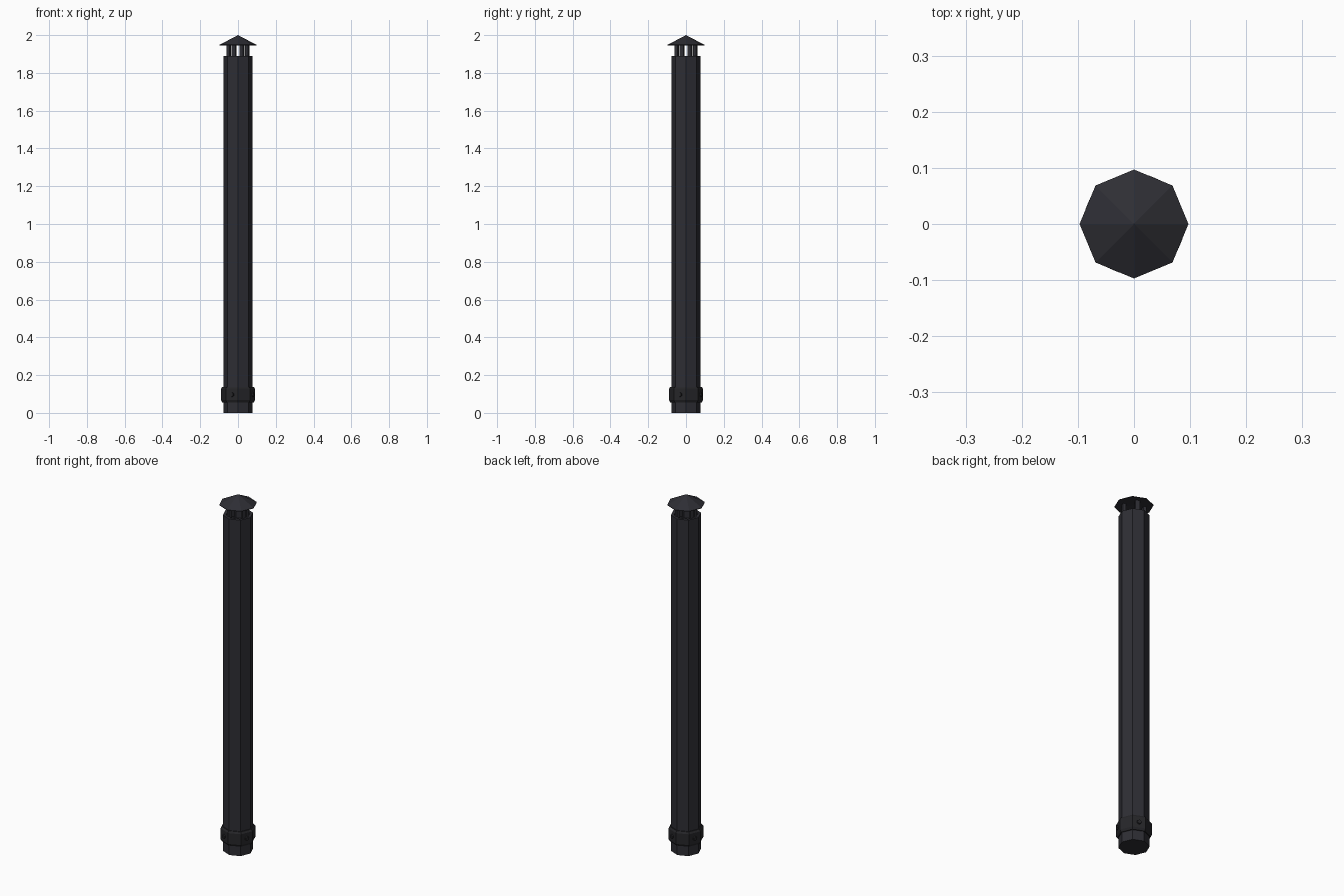
import bpy, bmesh, math
from mathutils import Matrix, Vector

if "Cube" in bpy.data.objects:
    bpy.data.objects.remove(bpy.data.objects["Cube"])

def mat(name, c):
    m = bpy.data.materials.new(name)
    m.diffuse_color = (*c, 1)
    m.use_nodes = True
    m.node_tree.nodes["Principled BSDF"].inputs["Base Color"].default_value = m.diffuse_color
    return m

steel = mat("dark_steel", (0.027, 0.027, 0.034))
iron = mat("black_iron", (0.019, 0.019, 0.022))

def finish(name, bm, m):
    bmesh.ops.recalc_face_normals(bm, faces=bm.faces)
    me = bpy.data.meshes.new(name)
    bm.to_mesh(me)
    bm.free()
    me.materials.append(m)
    ob = bpy.data.objects.new(name, me)
    bpy.context.collection.objects.link(ob)
    return ob

def lathe(name, profile, m, closed=False, n=8):
    """Octagonal turning of (radius, z) points; radius 0 makes a tip."""
    bm = bmesh.new()
    rings = []
    for r, z in profile:
        k = 1 if r == 0 else n
        rings.append([bm.verts.new((r * math.cos(2 * math.pi * i / n),
                                    r * math.sin(2 * math.pi * i / n), z)) for i in range(k)])
    pairs = list(zip(rings, rings[1:]))
    if closed:
        pairs.append((rings[-1], rings[0]))
    for a, b in pairs:
        for i in range(n):
            j = (i + 1) % n
            q = [a[i % len(a)], a[j % len(a)], b[j % len(b)], b[i % len(b)]]
            bm.faces.new(list(dict.fromkeys(q)))
    return finish(name, bm, m)

# pipe, open at the top with a shallow recess
lathe("flue_pipe", [(0, 0), (0.078, 0), (0.078, 1.89), (0.062, 1.89), (0.062, 1.84), (0, 1.84)], steel)

# bevelled clamp collar
lathe("collar", [(0.076, 0.055), (0.083, 0.055), (0.09, 0.067), (0.09, 0.128),
                 (0.083, 0.138), (0.076, 0.138)], iron, closed=True)

# rain cap
lathe("rain_cap", [(0, 1.95), (0.097, 1.946), (0.097, 1.949), (0, 2.0)], steel)

for k in range(4):
    a = math.radians(67.5 + 90 * k)
    d = Vector((math.cos(a), math.sin(a), 0))
    # collar bolts
    bm = bmesh.new()
    M = Matrix.Translation(d * 0.084 + Vector((0, 0, 0.097))) @ d.to_track_quat('Z', 'Y').to_matrix().to_4x4()
    bmesh.ops.create_cone(bm, cap_ends=True, segments=6, radius1=0.014, radius2=0.011, depth=0.012, matrix=M)
    finish(f"bolt_{k + 1}", bm, iron)
    # cap posts
    bm = bmesh.new()
    M = (Matrix.Translation(d * 0.053 + Vector((0, 0, 1.905))) @ Matrix.Rotation(a, 4, 'Z')
         @ Matrix.Diagonal((0.016, 0.022, 0.1, 1)))
    bmesh.ops.create_cube(bm, size=1, matrix=M)
    finish(f"cap_post_{k + 1}", bm, steel)
